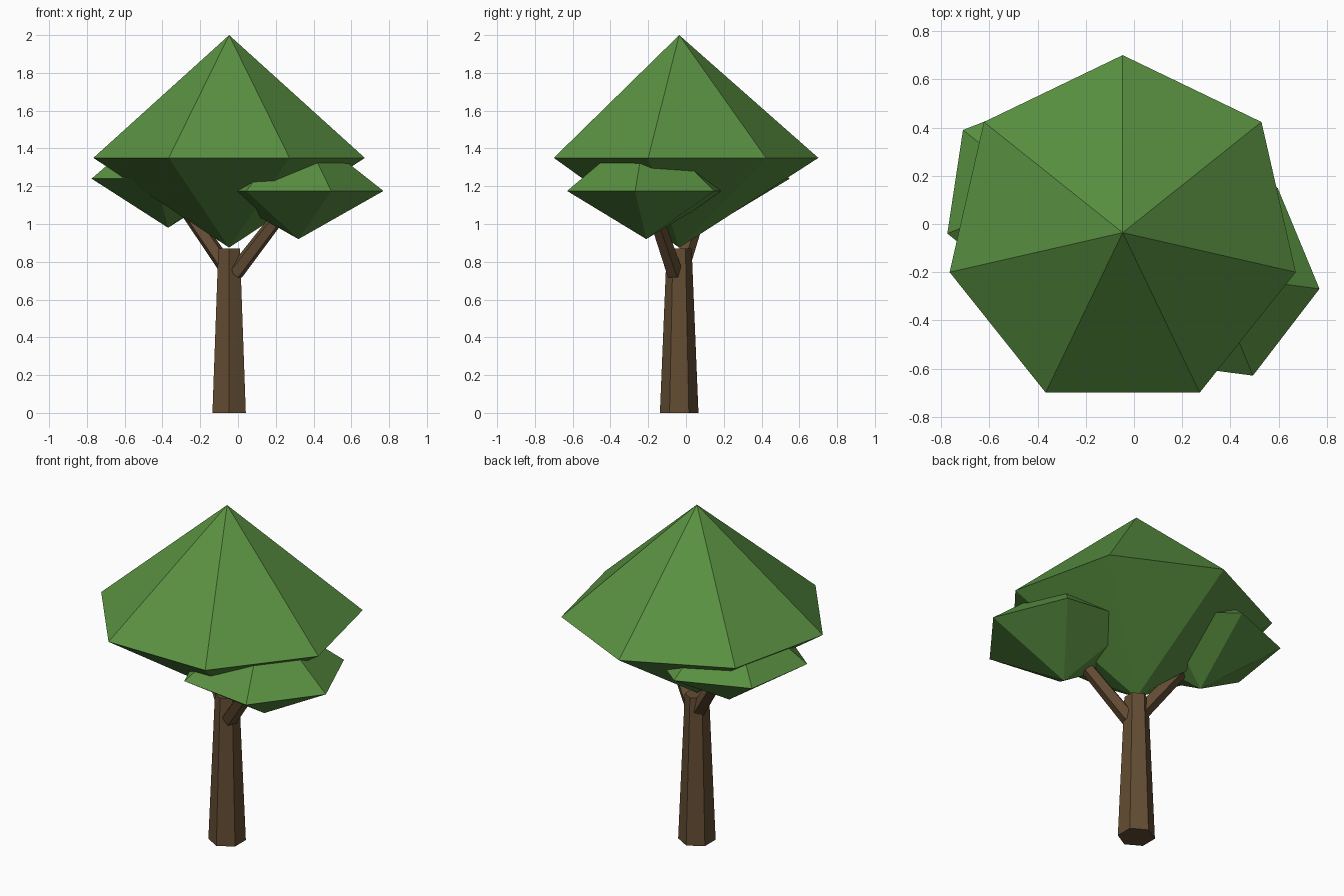
import bpy
import bmesh
from math import cos, sin, tau, radians
from mathutils import Vector

if "Cube" in bpy.data.objects:
    bpy.data.objects.remove(bpy.data.objects["Cube"])


def make_material(name, colour):
    mat = bpy.data.materials.new(name)
    mat.use_nodes = True
    mat.diffuse_color = (*colour, 1)
    mat.node_tree.nodes["Principled BSDF"].inputs["Base Color"].default_value = (*colour, 1)
    return mat


LEAF = make_material("leaf green", (0.10, 0.28, 0.053))
BARK = make_material("bark brown", (0.125, 0.073, 0.033))


def finish(name, bm, mat):
    bmesh.ops.recalc_face_normals(bm, faces=bm.faces[:])
    mesh = bpy.data.meshes.new(name)
    bm.to_mesh(mesh)
    bm.free()
    mesh.materials.append(mat)
    obj = bpy.data.objects.new(name, mesh)
    bpy.context.collection.objects.link(obj)
    return obj


def ring(bm, centre, radius, sides, turn, u=Vector((1, 0, 0)), v=Vector((0, 1, 0))):
    angles = [radians(turn) + tau * i / sides for i in range(sides)]
    return [bm.verts.new(Vector(centre) + radius * (cos(a) * u + sin(a) * v)) for a in angles]


def leaf_clump(name, x, y, radius, sides, turn, bottom, middle, top):
    """Double pyramid: one ring joined to a point above and a point below."""
    bm = bmesh.new()
    rim = ring(bm, (x, y, middle), radius, sides, turn)
    for z in (bottom, top):
        tip = bm.verts.new((x, y, z))
        for i in range(sides):
            bm.faces.new((rim[i], rim[(i + 1) % sides], tip))
    return finish(name, bm, LEAF)


def limb(name, start, end, r_start, r_end, sides, turn=90):
    """Tapered prism between two points."""
    start, end = Vector(start), Vector(end)
    axis = (end - start).normalized()
    u = Vector((0, 1, 0)).cross(axis).normalized()
    v = axis.cross(u)
    bm = bmesh.new()
    low = ring(bm, start, r_start, sides, turn, u, v)
    high = ring(bm, end, r_end, sides, turn, u, v)
    bm.faces.new(low)
    bm.faces.new(high)
    for i in range(sides):
        j = (i + 1) % sides
        bm.faces.new((low[i], low[j], high[j], high[i]))
    return finish(name, bm, BARK)


# Trunk and its two branches
CX, CY = -0.047, -0.036
limb("trunk", (CX, CY, 0), (CX, CY, 0.87), 0.102, 0.066, 6)
limb("left_branch", (-0.015, -0.06, 0.74), (0.30, -0.20, 1.15), 0.045, 0.036, 5)
limb("right_branch", (-0.075, -0.02, 0.79), (-0.36, 0.115, 1.20), 0.045, 0.036, 5)

# Crown and the two smaller clumps
leaf_clump("crown", CX, CY, 0.737, 7, 90, 0.875, 1.35, 2.0)
leaf_clump("left_clump", 0.32, -0.21, 0.454, 6, 52.5, 0.92, 1.175, 1.53)
leaf_clump("right_clump", -0.37, 0.119, 0.435, 6, 21.4, 0.98, 1.24, 1.59)
